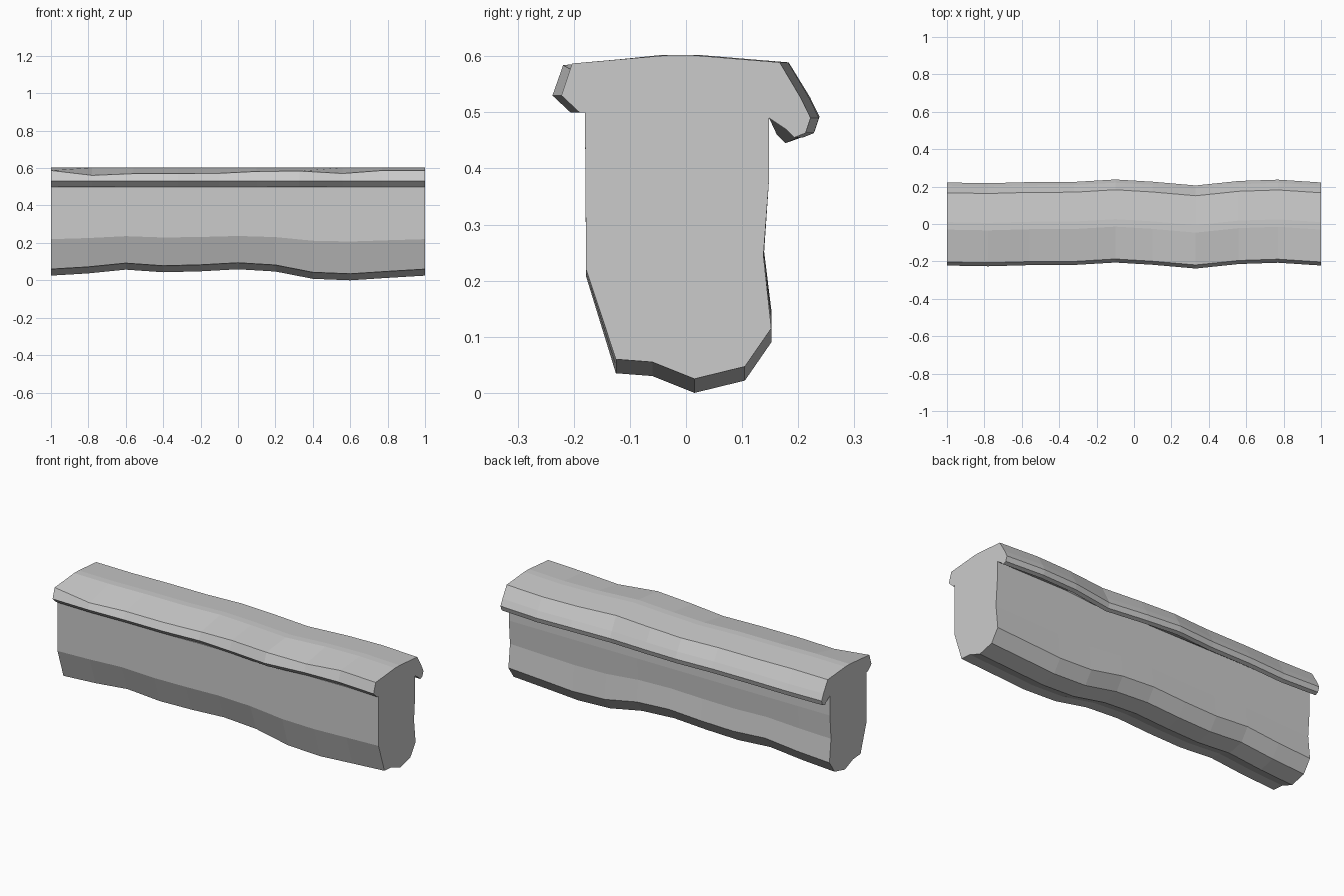
import bpy, bmesh

if "Cube" in bpy.data.objects:
    bpy.data.objects.remove(bpy.data.objects["Cube"])


def loft(name, rings):
    """Flat-shaded closed skin through equal-length cross-sections."""
    bm = bmesh.new()
    rows = [[bm.verts.new(p) for p in ring] for ring in rings]
    n = len(rows[0])
    for a, b in zip(rows, rows[1:]):
        for i in range(n):
            j = (i + 1) % n
            bm.faces.new((a[i], a[j], b[j], b[i]))
    bm.faces.new(rows[0])
    bm.faces.new(rows[-1][::-1])
    bmesh.ops.recalc_face_normals(bm, faces=bm.faces[:])
    mesh = bpy.data.meshes.new(name)
    bm.to_mesh(mesh)
    bm.free()
    obj = bpy.data.objects.new(name, mesh)
    bpy.context.collection.objects.link(obj)
    return obj


# Beam body: the underside rises and falls along the length
body_profile = [(-0.18, 0.50), (-0.178, 0.22), (-0.125, 0.06), (-0.06, 0.055),
                (0.015, 0.025), (0.105, 0.047), (0.152, 0.115),
                (0.138, 0.245), (0.148, 0.38), (0.148, 0.50)]
bottom_shift = [0.0, 0.012, 0.032, 0.018, 0.023, 0.034, 0.022, -0.017, -0.025, -0.012, 0.0]
body_rings = []
for k, dz in enumerate(bottom_shift):
    x = -1 + 0.2 * k
    ring = []
    for y, z in body_profile:
        weight = 1.0 if z < 0.2 else 0.5 if z < 0.3 else 0.0
        ring.append((x, y, z + dz * weight))
    body_rings.append(ring)
loft("beam_body", body_rings)

# Draped cap: sways sideways, with a worn front edge and a hooked back lip
cap_profile = [(-0.18, 0.50), (-0.19, 0.50), (-0.222, 0.53), (-0.203, 0.587),
               (-0.03, 0.602), (0.01, 0.602), (0.167, 0.589), (0.205, 0.525),
               (0.222, 0.49), (0.213, 0.463), (0.193, 0.455), (0.178, 0.47),
               (0.148, 0.49)]
# Stations: x, sideways shift, front edge drop, back lip drop
stations = [(-1, 0, 0, 0), (-0.78, -0.004, -0.026, -0.005),
            (-0.56, 0.002, -0.017, 0), (-0.32, 0.003, -0.017, 0),
            (-0.1, 0.016, -0.015, 0.002), (0.1, 0.004, -0.005, -0.003),
            (0.33, -0.016, -0.003, -0.01), (0.56, 0.008, -0.016, 0),
            (0.77, 0.015, 0, 0), (1, 0, 0, 0)]
cap_rings = []
for x, dy, edge, lip in stations:
    ring = []
    for i, (y, z) in enumerate(cap_profile):
        sway = 0 if i in (0, 12) else dy
        dz = edge if i == 3 else lip if 7 <= i <= 11 else 0
        ring.append((x, y + sway, z + dz))
    cap_rings.append(ring)
loft("draped_cap", cap_rings)
